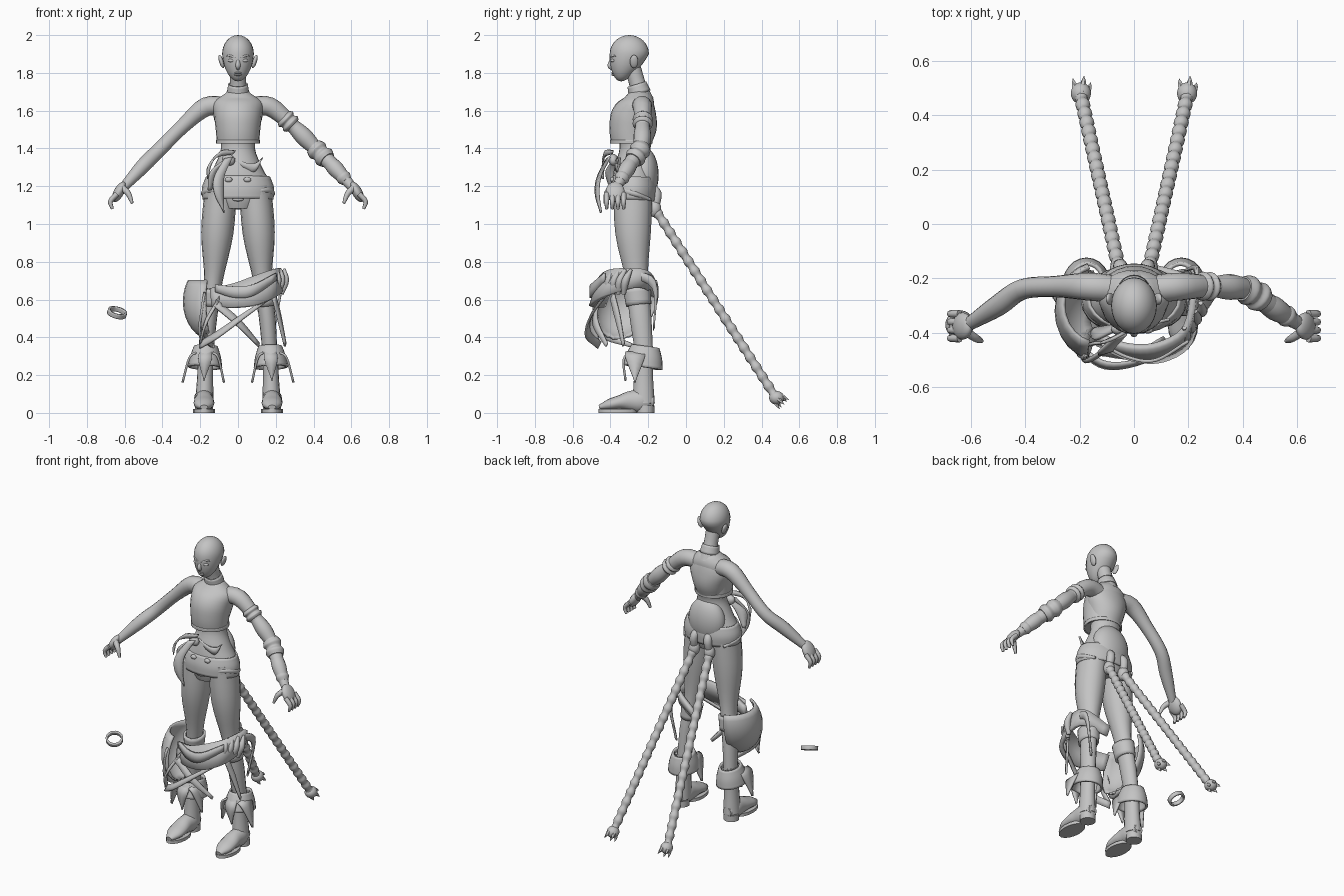
import bpy
import bmesh
import math
from mathutils import Vector

# Remove the default cube
default_cube = bpy.data.objects.get("Cube")
if default_cube:
    bpy.data.objects.remove(default_cube, do_unlink=True)

# One clay colour for everything
clay = bpy.data.materials.new("clay_grey")
clay.use_nodes = True
clay_colour = (.55, .55, .55, 1)
clay.diffuse_color = clay_colour
clay.node_tree.nodes["Principled BSDF"].inputs["Base Color"].default_value = clay_colour

FORWARD, SIDEWAYS, UPWARD = Vector((0, 1, 0)), Vector((1, 0, 0)), Vector((0, 0, 1))
BOTH_SIDES = (-1, 1)


def finish(name, mesh_data, thickness=0):
    """Turn a bmesh into a smooth shaded object, keeping hard edges."""
    bmesh.ops.recalc_face_normals(mesh_data, faces=mesh_data.faces)
    for face in mesh_data.faces:
        face.smooth = True
    for edge in mesh_data.edges:
        edge.smooth = edge.calc_face_angle(0) < 1
    mesh = bpy.data.meshes.new(name)
    mesh_data.to_mesh(mesh)
    mesh_data.free()
    mesh.materials.append(clay)
    part = bpy.data.objects.new(name, mesh)
    bpy.context.collection.objects.link(part)
    if thickness:
        solid = part.modifiers.new("thickness", "SOLIDIFY")
        solid.thickness = thickness
        solid.offset = 0
    return part


def spline(values, t):
    """Smooth curve through evenly spaced values, with t from start to end."""
    values = list(values)
    padded = [values[0] * 2 - values[1], *values, values[-1] * 2 - values[-2]]
    position = t * (len(values) - 1)
    i = min(int(position), len(values) - 2)
    u = position - i
    a, b, c, d = padded[i:i + 4]
    return b + ((c - a) * u + (a * 2 - b * 5 + c * 4 - d) * u ** 2 + (b * 3 - a - c * 3 + d) * u ** 3) / 2


def sample(points, steps):
    vectors = [Vector(point) for point in points]
    return [spline(vectors, i / steps) for i in range(steps + 1)]


def surface(name, rows, closed, cap, thickness):
    """Bridge rows of points into a skin."""
    mesh_data = bmesh.new()
    grid = [[mesh_data.verts.new(point) for point in row] for row in rows]
    count = len(rows[0])
    for low, high in zip(grid, grid[1:]):
        for i in range(count if closed else count - 1):
            j = (i + 1) % count
            mesh_data.faces.new((low[i], low[j], high[j], high[i]))
    if cap:
        mesh_data.faces.new(grid[0])
        mesh_data.faces.new(grid[-1])
    return finish(name, mesh_data, thickness)


def tube(name, points, radii, squash=(1, 1), reference=FORWARD, sides=16, cap=True, thickness=0):
    """Sweep an ellipse along a curve; squash is its depth compared with its width."""
    steps = 4 * (max(len(points), len(radii), len(squash)) - 1)
    path = sample(points, steps)
    rows = []
    for i, point in enumerate(path):
        tangent = path[min(i + 1, steps)] - path[max(i - 1, 0)]
        wide = tangent.cross(reference).normalized()
        deep = wide.cross(tangent).normalized() * spline(squash, i / steps)
        radius = max(spline(radii, i / steps), .001)
        turns = [math.tau * k / sides for k in range(sides)]
        rows.append([point + (wide * math.cos(t) + deep * math.sin(t)) * radius for t in turns])
    return surface(name, rows, True, cap, thickness)


def band(name, bottom, top, radii, depth=1, thickness=.014):
    """Open cloth ring."""
    return tube(name, [bottom, top], radii, squash=(depth, depth), cap=False, thickness=thickness, sides=24)


def ribbon(name, points, widths, across=UPWARD, thickness=.012):
    """Strip of cloth along a curve."""
    steps = 5 * (len(points) - 1)
    direction = Vector(across).normalized()
    rows = []
    for i, point in enumerate(sample(points, steps)):
        reach = direction * max(spline(widths, i / steps), .002)
        rows.append([point - reach, point, point + reach])
    return surface(name, rows, False, False, thickness)


def ball(name, centre, size, lean=0, shape=None, keep=None, thickness=0):
    """Sphere, optionally reshaped or cut open by a rule on its unit coordinates."""
    mesh_data = bmesh.new()
    bmesh.ops.create_uvsphere(mesh_data, u_segments=24, v_segments=16, radius=1)
    if keep:
        unwanted = [vert for vert in mesh_data.verts if not keep(vert.co)]
        bmesh.ops.delete(mesh_data, geom=unwanted, context="VERTS")
    for vert in mesh_data.verts:
        moved = shape(vert.co) if shape else vert.co
        vert.co = [value * scale for value, scale in zip(moved, size)]
    part = finish(name, mesh_data, thickness)
    part.location = centre
    part.rotation_euler.y = lean


def flip(side, points):
    return [(side * x, y, z) for x, y, z in points]


# Head: round skull, lower half stretched forward and down to the chin
def head_shape(unit):
    drop = min(unit.z, 0)
    return unit.x * (1 + drop * .1), unit.y * (1 + drop * .3) + drop * .42, unit.z + drop * .45


ball("head", (0, -.3, 1.9), (.084, .104, .1), shape=head_shape)
tube("neck", [(0, -.23, 1.65), (0, -.28, 1.82)], [.06, .044, .043])
band("collar", (0, -.245, 1.69), (0, -.26, 1.74), [.056, .048], thickness=.008)

# Face
tube("nose", [(0, -.39, 1.88), (0, -.403, 1.84), (0, -.39, 1.82)], [.007, .013, .008])
for height in (1.79, 1.8):
    ball("lip", (0, -.385, height), (.02, .01, .006))
for side in BOTH_SIDES:
    ball("eye", (side * .033, -.385, 1.865), (.02, .014, .01))
    tube("eyebrow", flip(side, [(.01, -.4, 1.88), (.04, -.39, 1.89), (.06, -.37, 1.89)]), [.004, .006, .003])
    ball("ear", (side * .088, -.275, 1.86), (.012, .022, .036), lean=side * .3)

# Body, from the crotch to the base of the neck
tube("torso", [(0, -.28, 1.08), (0, -.27, 1.4), (0, -.24, 1.7)],
     [.1, .178, .13, .09, .11, .13, .06], squash=[.9, .63, .8, .9, .95, .7, .8], sides=24)
tube("halter_top", [(0, -.29, 1.43), (0, -.292, 1.5), (0, -.28, 1.57), (0, -.25, 1.64), (0, -.24, 1.7)],
     [.112, .118, .126, .13, .055], squash=[.95, .96, .92, .65, .9], sides=24)
band("top_hem", (0, -.29, 1.425), (0, -.29, 1.445), [.113, .113], depth=.95, thickness=.008)

# Arms, hands and fingers
arm_path = [(.06, -.24, 1.62), (.17, -.23, 1.62), (.29, -.23, 1.52), (.41, -.24, 1.4),
            (.5, -.3, 1.31), (.61, -.37, 1.19)]
arm_radii = [.05, .051, .039, .038, .039, .024]
for side in BOTH_SIDES:
    tube("arm", flip(side, arm_path), arm_radii)
    ball("palm", (side * .63, -.375, 1.17), (.027, .05, .06), lean=side * -.5)
    for i in range(4):
        y = -.42 + i * .03
        tube("finger", flip(side, [(.64, y, 1.16), (.675, y, 1.12), (.665, y, 1.08)]), [.015, .013, .008], sides=8)
    tube("thumb", flip(side, [(.61, -.4, 1.19), (.58, -.42, 1.16), (.56, -.43, 1.11)]), [.018, .015, .008], sides=8)


# Wrappings on the left arm, following the arm itself
def wrapping(name, first, last, swell, folds):
    path = sample(arm_path, 50)[first:last + 1]
    tube(name, path, [swell - .01, swell] * folds + [swell - .01])


wrapping("upper_arm_band", 16, 20, .054, 2)
wrapping("upper_sleeve", 20, 30, .047, 1)
wrapping("elbow_sleeve", 29, 37, .056, 2)
wrapping("forearm_sleeve", 37, 46, .043, 1)
wrapping("wrist_frill", 44, 47, .04, 1)

# Legs and boots
leg_path = [(.09, -.28, 1.2), (.11, -.28, .95), (.13, -.26, .7), (.155, -.24, .5), (.17, -.22, .3)]
for side in BOTH_SIDES:
    tube("leg", flip(side, leg_path), [.085, .085, .049, .044, .039], squash=[1.2, 1.1, 1.3, 1.2])
    tube("boot_shaft", flip(side, [(.17, -.225, .34), (.178, -.225, .05)]), [.042, .042, .05], squash=[1.2, 1.2])
    tube("boot_foot", flip(side, [(.178, -.17, .06), (.18, -.32, .06), (.18, -.46, .03)]),
         [.03, .05, .05, .055, .05, .02], squash=[1, 1.2, 1.1, .7, .6, .6], reference=UPWARD)
    tube("boot_sole", flip(side, [(.18, -.36, 0), (.18, -.36, .02)]), [.057, .057], squash=[1.8, 1.8])
    tube("boot_heel", flip(side, [(.18, -.215, 0), (.18, -.215, .04)]), [.047, .047])
    band("boot_cuff", *flip(side, [(.17, -.215, .35), (.174, -.23, .24)]), [.057, .075, .084], depth=1.2)
    band("knee_band", *flip(side, [(.134, -.26, .66), (.143, -.25, .57)]), [.056, .05], depth=1.2)
    # Pointed flaps hanging from each cuff
    for reach in (.12, -.1):
        hang = [(.174 + reach * part, -.27, z) for part, z in ((.4, .32), (.7, .29), (1, .16))]
        ribbon("cuff_flap", flip(side, hang), [.05, .05, 0], across=FORWARD)
    tongue = [(.17, -.29, .33), (.175, -.33, .28), (.18, -.32, .17)]
    ribbon("cuff_tongue", flip(side, tongue), [.03, .035, 0], across=SIDEWAYS)

# Belt, buttons and seat cloth
band("hip_belt", (0, -.28, 1.13), (0, -.275, 1.25), [.183, .186, .165], depth=.65, thickness=.01)
ball("seat_cloth", (0, -.22, 1.26), (.125, .075, .145))
for side in BOTH_SIDES:
    ball("belt_button", (side * .05, -.39, 1.235), (.02, .012, .014))
    fold = [(.06, -.38, 1.16), (.14, -.35, 1.18), (.18, -.27, 1.16), (.14, -.19, 1.13)]
    tube("hip_fold", flip(side, fold), [.008, .018, .008], reference=UPWARD)
for height in (1.13, 1.16):
    ball("buckle", (0, -.385, height), (.03, .015, .01))

# Sash knot with curved tails
ball("sash_knot", (-.05, -.385, 1.34), (.035, .025, .03), lean=.5)
ribbon("upper_sash_tail", [(-.02, -.39, 1.38), (-.1, -.43, 1.37), (-.15, -.44, 1.31), (-.16, -.44, 1.24)],
       [.012, .024, .022, 0], across=(.6, .2, .8))
ribbon("long_sash_tail", [(-.05, -.41, 1.35), (-.1, -.46, 1.25), (-.1, -.47, 1.16), (-.075, -.45, 1.06)],
       [.025, .03, .025, 0], across=(1, .3, .2))
ribbon("short_sash_tail", [(-.06, -.38, 1.34), (-.12, -.4, 1.28), (-.15, -.39, 1.18)],
       [.02, .035, .01], across=(.7, .7, .2))
ribbon("waist_frill", [(-.03, -.36, 1.34), (.04, -.37, 1.31), (.09, -.36, 1.3), (.13, -.35, 1.35)],
       [.012, .015, .022, 0])

# Braided tails with tufted tips
for side in BOTH_SIDES:
    top, tip = Vector((side * .055, -.165, 1.08)), Vector((side * .195, .47, .09))
    tube("braid", [top, tip], [.021, .028] * 20, sides=10)
    ball("braid_root", top, (.034, .034, .045))
    tube("braid_loop", [(side * .04, -.19, 1.2), (side * .05, -.155, 1.16), top], [.02, .026, .02])
    ball("braid_tuft", tip + Vector((0, .01, -.01)), (.037, .04, .036))
    for k in range(5):
        turn = math.tau * k / 5
        spread = (SIDEWAYS * math.cos(turn) + (FORWARD + UPWARD) * math.sin(turn) * .7) * .03
        tail = Vector((0, .05, -.045))
        tube("tuft_spike", [tip + spread * .6, tip + spread + tail * .6, tip + spread * 1.2 + tail],
             [.014, .01, 0], sides=6)

# Loose skirt around the knees
ball("side_pouch", (-.13, -.32, .59), (.155, .17, .2), thickness=.014,
     shape=lambda unit: (unit.x, unit.y + unit.z * .25, unit.z),
     keep=lambda unit: unit.x < -.1 and unit.z < .6)
ribbon("draped_cloth", [(-.14, -.42, .61), (-.02, -.47, .62), (.1, -.47, .65), (.2, -.4, .69),
                        (.21, -.23, .71), (.06, -.165, .64)],
       [.05, .065, .08, .075, .05, .03], across=(-.1, .35, 1), thickness=.025)
ribbon("cloth_fold", [(-.12, -.44, .66), (-.02, -.49, .64), (.08, -.5, .65), (.2, -.43, .72)],
       [.02, .03, .03, .02])
for i in range(4):
    base = Vector((.17 + i * .02, -.42 + i * .03, .63))
    tube("cloth_gather", [base, base + Vector((.02, .01, .07)), base + Vector((.015, .04, .13))], [.012, .02, .008])
straps = {
    "crossing_strap": [(-.2, -.46, .36), (-.1, -.52, .42), (.04, -.5, .52), (.2, -.42, .63)],
    "curved_strap": [(-.1, -.46, .6), (-.17, -.5, .48), (-.2, -.46, .37)],
    "front_strap": [(-.12, -.47, .58), (0, -.48, .48), (.11, -.42, .36)],
    "rear_strap": [(.2, -.32, .74), (.23, -.17, .68), (.19, -.17, .44)],
    "lower_strap": [(-.18, -.49, .62), (-.2, -.45, .43), (-.13, -.27, .35)],
    "left_strap": [(.19, -.39, .62), (.22, -.36, .5), (.25, -.33, .36)],
}
for name, path in straps.items():
    ribbon(name, path, [.022, .022, .01], across=(.2, .5, 1))

# Fallen bracelet lying beside the figure
tilt = Vector((.003, -.005, .011))
spot = Vector((-.64, -.37, .53))
band("bracelet", spot - tilt, spot + tilt, [.046, .046], thickness=.012)
